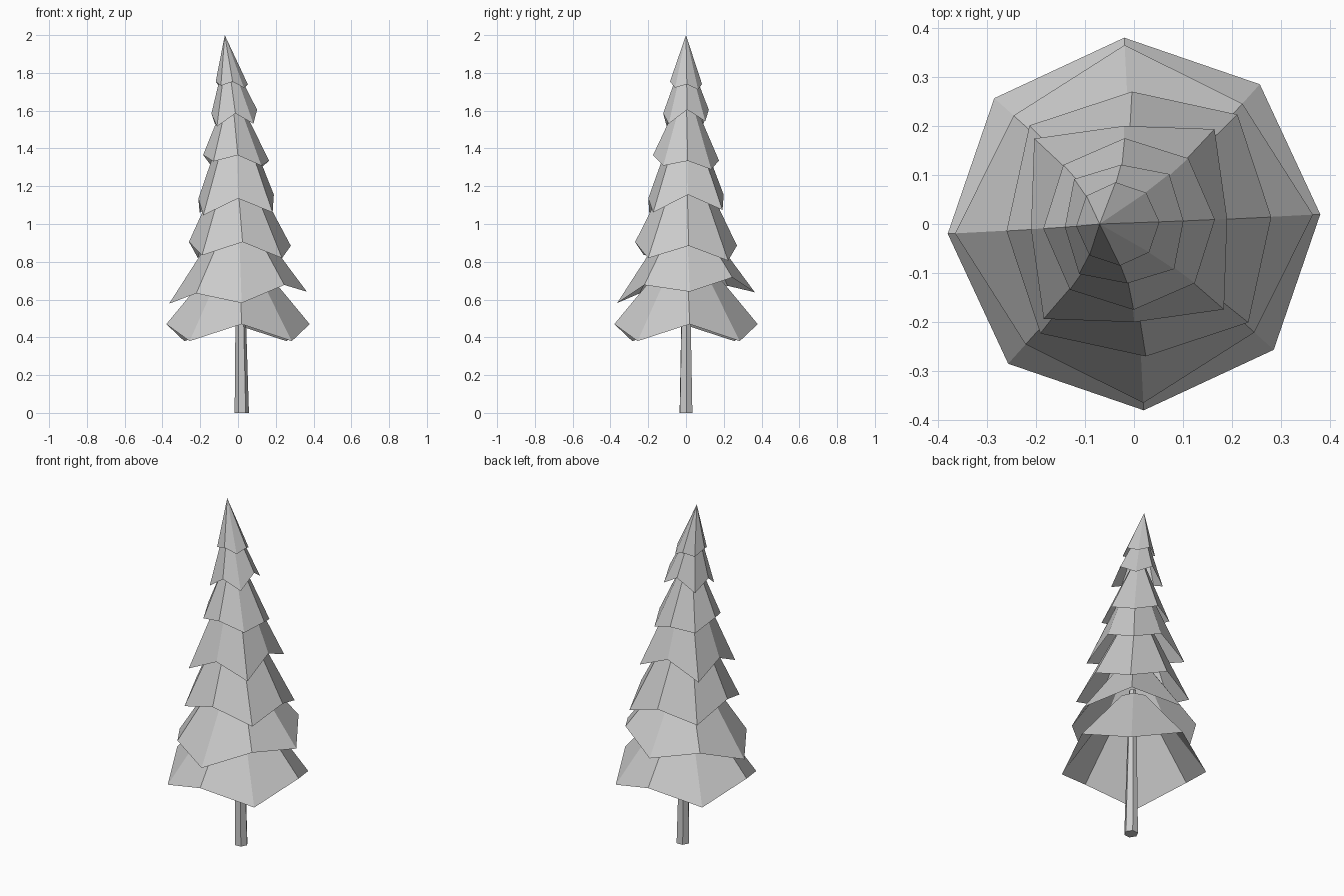
import bpy
import bmesh
from math import cos, sin, radians
from mathutils import Vector

default_cube = bpy.data.objects.get("Cube")
if default_cube:
    bpy.data.objects.remove(default_cube, do_unlink=True)

# One plain grey for the whole tree
grey = bpy.data.materials.new("plain_grey")
grey.use_nodes = True
colour = (0.6, 0.6, 0.6, 1)
grey.diffuse_color = colour
grey.node_tree.nodes["Principled BSDF"].inputs["Base Color"].default_value = colour


def ring(bm, sides, turn, place):
    """Add a ring of vertices; place(index, direction) gives each position."""
    verts = []
    for index in range(sides):
        angle = radians(turn + index * 360 / sides)
        direction = Vector((cos(angle), sin(angle), 0))
        verts.append(bm.verts.new(place(index, direction)))
    return verts


def bridge(bm, lower, upper):
    """Join two rings of equal size with outward-facing quads."""
    count = len(lower)
    for index in range(count):
        following = (index + 1) % count
        bm.faces.new((lower[index], lower[following], upper[following], upper[index]))


def finish(bm, name):
    """Turn the bmesh into a flat-shaded object."""
    bmesh.ops.remove_doubles(bm, verts=bm.verts[:], dist=0.0001)
    mesh = bpy.data.meshes.new(name)
    bm.to_mesh(mesh)
    bm.free()
    mesh.materials.append(grey)
    tree_part = bpy.data.objects.new(name, mesh)
    bpy.context.collection.objects.link(tree_part)
    return tree_part


def branch_tier(name, rim_x, straight, diagonal, tilt, top_x, top):
    """Open skirt whose rim alternates between straight and diagonal corners."""
    bm = bmesh.new()

    def rim_corner(index, direction):
        radius, height = diagonal if index % 2 else straight
        slope = tilt * (direction.x + direction.y)
        return direction * radius + Vector((rim_x, 0, height + slope))

    def top_corner(index, direction):
        radius, height = top
        return direction * radius + Vector((top_x, 0, height))

    rim = ring(bm, 8, 3, rim_corner)
    crown = ring(bm, 8, 3, top_corner)
    bridge(bm, rim, crown)
    return finish(bm, name)


# Trunk: tapered six-sided post, slightly off centre
def build_trunk():
    bm = bmesh.new()
    base = ring(bm, 6, 3, lambda i, d: d * 0.038 + Vector((0.02, 0, 0)))
    tip = ring(bm, 6, 3, lambda i, d: d * 0.02 + Vector((0.01, 0, 0.88)))
    bridge(bm, base, tip)
    bm.faces.new(list(reversed(base)))
    bm.faces.new(tip)
    return finish(bm, "trunk")


build_trunk()

# Foliage: overlapping skirts, lowest first, leaning towards the tip
# rim centre, straight (radius, height), diagonal (radius, height), tilt, top
tiers = {
    "lowest_branches": (0, (0.38, 0.47), (0.383, 0.38), 0, 0, (0.09, 0.82)),
    "second_branches": (0, (0.365, 0.61), (0.33, 0.675), 0.03, 0, (0.075, 1.03)),
    "third_branches": (0.01, (0.27, 0.895), (0.3, 0.82), -0.01, -0.01, (0.085, 1.27)),
    "fourth_branches": (-0.01, (0.2, 1.145), (0.26, 1.06), 0.01, -0.015, (0.08, 1.47)),
    "fifth_branches": (-0.01, (0.175, 1.35), (0.18, 1.31), -0.015, -0.03, (0.04, 1.65)),
    "sixth_branches": (-0.02, (0.121, 1.595), (0.137, 1.53), 0.01, -0.05, (0.03, 1.84)),
    "treetop": (-0.033, (0.085, 1.747), (0.086, 1.722), -0.007, -0.07, (0, 2)),
}
for tier_name, shape in tiers.items():
    branch_tier(tier_name, *shape)
